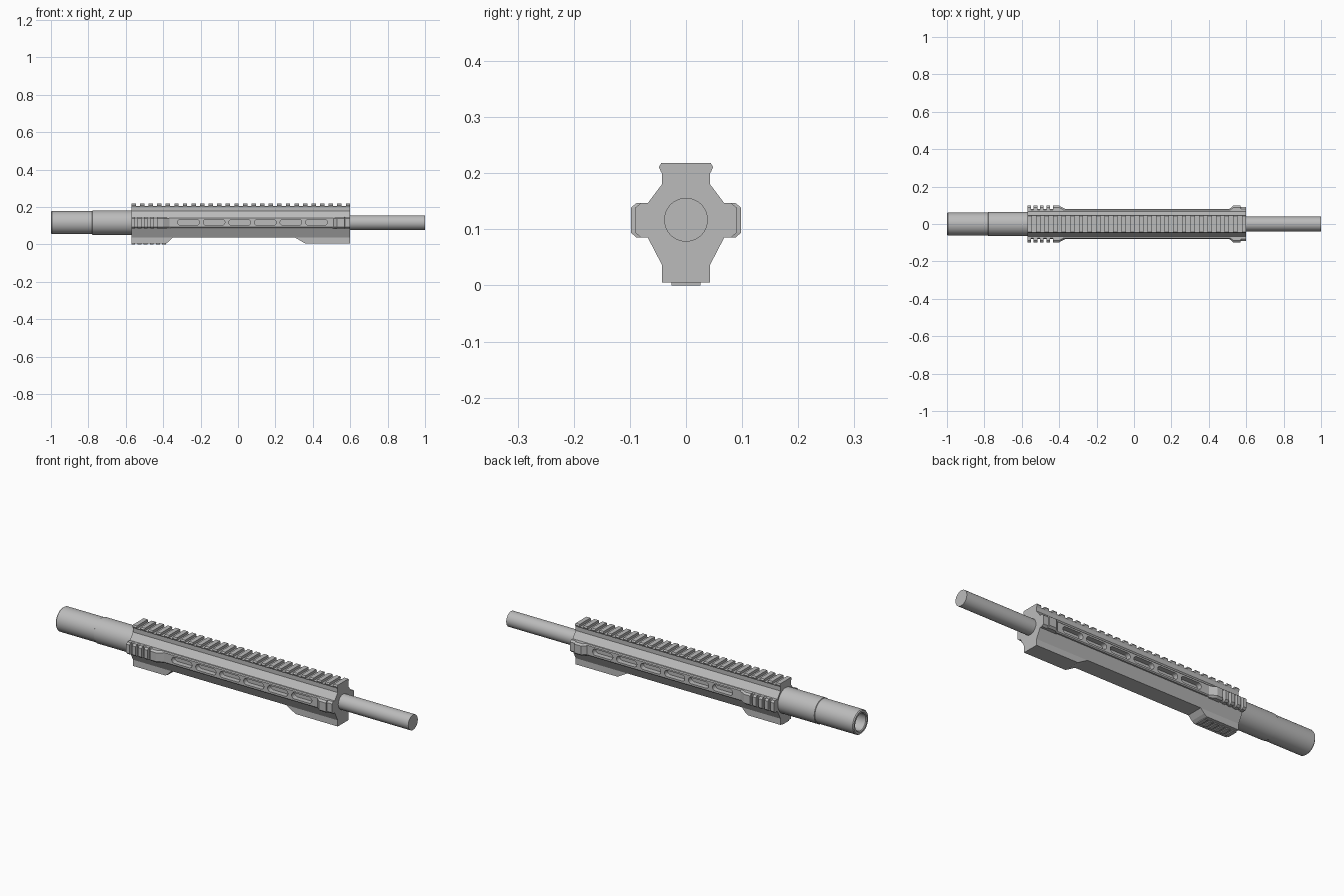
import bpy, bmesh, math

if "Cube" in bpy.data.objects:
    bpy.data.objects.remove(bpy.data.objects["Cube"])

CZ = 0.117            # bore axis height
X0, X1 = -0.57, 0.60  # handguard ends

grey = bpy.data.materials.new("grey metal")
grey.diffuse_color = (0.5, 0.5, 0.5, 1)
grey.use_nodes = True
grey.node_tree.nodes["Principled BSDF"].inputs["Base Color"].default_value = grey.diffuse_color


def make(name, bm):
    bmesh.ops.recalc_face_normals(bm, faces=bm.faces)
    me = bpy.data.meshes.new(name)
    bm.to_mesh(me)
    bm.free()
    ob = bpy.data.objects.new(name, me)
    bpy.context.collection.objects.link(ob)
    me.materials.append(grey)
    return ob


def loft(bm, rings):
    """Skin a list of equal-length point rings and cap both ends."""
    vs = [[bm.verts.new(p) for p in r] for r in rings]
    n = len(vs[0])
    for a, b in zip(vs, vs[1:]):
        for i in range(n):
            bm.faces.new((a[i], a[(i + 1) % n], b[(i + 1) % n], b[i]))
    bm.faces.new(vs[0])
    bm.faces.new(vs[-1])


def prism(bm, half, xa, xb):
    """Extrude a left-right mirrored (y, z) profile along x."""
    pts = half + [(-y, z) for y, z in reversed(half)]
    loft(bm, [[(x, y, z) for y, z in pts] for x in (xa, xb)])


def lathe(name, prof, n=40):
    """Revolve (x, r) points around the bore axis."""
    bm = bmesh.new()
    loft(bm, [[(x, r * math.cos(2 * math.pi * i / n), CZ + r * math.sin(2 * math.pi * i / n))
               for i in range(n)] for x, r in prof])
    ob = make(name, bm)
    bpy.ops.object.select_all(action='DESELECT')
    ob.select_set(True)
    bpy.context.view_layer.objects.active = ob
    bpy.ops.object.shade_smooth_by_angle(angle=math.radians(30))
    return ob


# Barrel and hollow muzzle tube
lathe("barrel", [(0.55, 0.039), (1.0, 0.039)])
lathe("muzzle_tube", [(-0.75, 0.044), (-0.996, 0.044), (-1.0, 0.048), (-1.0, 0.058),
                      (-0.995, 0.062), (-0.78, 0.062), (-0.778, 0.065), (-0.56, 0.065)])

# Handguard body
bm = bmesh.new()
prism(bm, [(0.043, 0.037), (0.068, 0.085), (0.068, 0.147), (0.043, 0.18),
           (0.043, 0.2), (0.046, 0.205)], X0, X1)
body = make("handguard_body", bm)

# Side panels
bm = bmesh.new()
for s in (-1, 1):
    sec = [(0.06, 0.088), (0.076, 0.088), (0.08, 0.093), (0.08, 0.142), (0.076, 0.147), (0.06, 0.147)]
    loft(bm, [[(x, s * y, z) for y, z in sec] for x in (X0 + 0.005, X1 - 0.005)])
panel = make("side_panels", bm)

# Rounded slots cut into both sides
bm = bmesh.new()
for s in (-1, 1):
    for k in range(6):
        cx = -0.265 + 0.137 * k
        pts = []
        for i in range(16):
            a = 2 * math.pi * (i + 0.5) / 16
            pts.append((cx + math.copysign(0.042, math.cos(a)) + 0.016 * math.cos(a),
                        0.118 + 0.016 * math.sin(a)))
        loft(bm, [[(x, s * y, z) for x, z in pts] for y in (0.054, 0.12)])
cutter = make("slot_cutter", bm)
cutter.hide_render = True
cutter.hide_viewport = True
for ob in (body, panel):
    m = ob.modifiers.new("slots", 'BOOLEAN')
    m.operation = 'DIFFERENCE'
    m.solver = 'EXACT'
    m.object = cutter

# Top rail teeth
bm = bmesh.new()
count, w = 26, 0.0235
for k in range(count):
    x = X0 + k * (X1 - X0 - w) / (count - 1)
    prism(bm, [(0.043, 0.2), (0.0485, 0.211), (0.044, 0.218)], x, x + w)
make("top_rail_teeth", bm)

# Lower feet at both ends, sloping up to the body
bm = bmesh.new()
for stations in ([(X0, 0.005), (-0.385, 0.005), (-0.37, 0.015), (-0.35, 0.037)],
                 [(X1, 0.005), (0.36, 0.005), (0.305, 0.037)]):
    loft(bm, [[(x, -0.043, z), (x, 0.043, z), (x, 0.043, 0.042), (x, -0.043, 0.042)]
              for x, z in stations])
make("lower_feet", bm)

# Grip ridges under the muzzle-end foot
bm = bmesh.new()
for k in range(6):
    x = X0 + 0.033 * k
    prism(bm, [(0.026, 0.0), (0.026, 0.008)], x, x + 0.02)
make("bottom_ridges", bm)


def side_block(bm, s, stations):
    """Chamfered block on one side following (x, outer y) stations."""
    loft(bm, [[(x, s * y, z) for y, z in ((0.055, 0.085), (o - 0.01, 0.085), (o, 0.094),
                                          (o, 0.139), (o - 0.01, 0.147), (0.055, 0.147))]
              for x, o in stations])


# Ridged stops at the muzzle end and plain stops at the rear
bm = bmesh.new()
for s in (-1, 1):
    for k in range(4):
        x = X0 + 0.034 * k
        side_block(bm, s, [(x, 0.098), (x + 0.019, 0.098)])
    side_block(bm, s, [(-0.434, 0.098), (-0.40, 0.098), (-0.36, 0.076)])
    side_block(bm, s, [(0.505, 0.076), (0.53, 0.098), (0.57, 0.098), (0.571, 0.09), (X1, 0.09)])
make("side_stops", bm)
